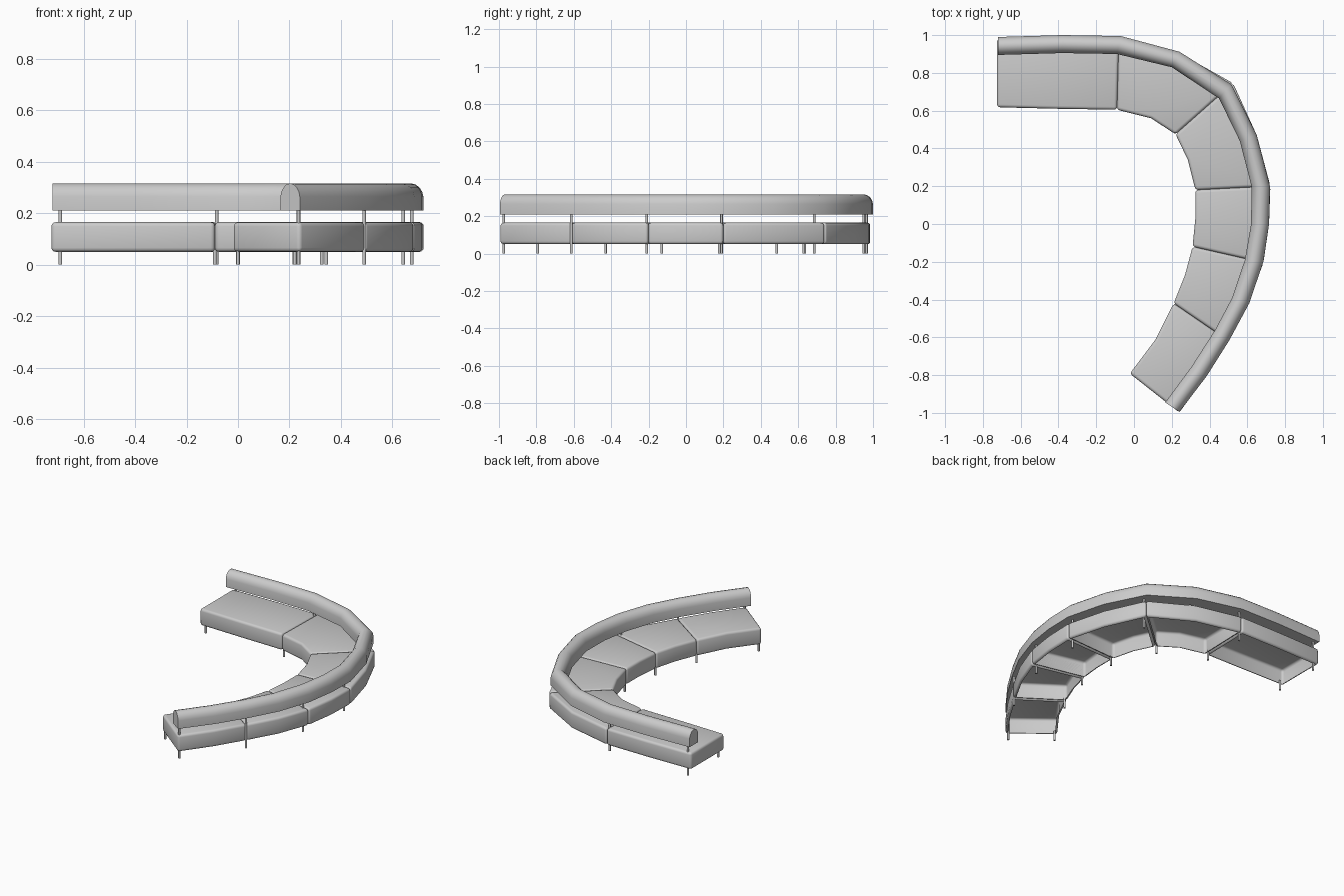
import bpy, bmesh, math
from mathutils import Vector

if "Cube" in bpy.data.objects:
    bpy.data.objects.remove(bpy.data.objects["Cube"])

# Plan curves, from the straight arm round to the open end
BACK_OUT = [(-.72, .99), (-.38, 1), (-.07, .995), (.24, .912), (.515, .74), (.65, .47), (.72, .2),
            (.715, 0), (.685, -.2), (.61, -.42), (.505, -.615), (.385, -.805), (.24, -.995)]
BACK_IN = [(-.72, .895), (-.38, .905), (-.09, .9), (.2, .83), (.45, .665), (.56, .44), (.622, .2),
           (.62, 0), (.587, -.19), (.52, -.39), (.43, -.56), (.305, -.755), (.165, -.945)]
SEAT_OUT = [(-.725, .98), (-.38, .985), (-.08, .982), (.24, .905), (.525, .745), (.65, .47), (.722, .2),
            (.715, 0), (.685, -.205), (.605, -.42), (.495, -.615), (.38, -.805), (.24, -.998)]
SEAT_IN = [(-.725, .618), (-.4, .61), (-.09, .605), (.09, .56), (.22, .475), (.285, .34), (.325, .18),
           (.325, .03), (.31, -.12), (.27, -.27), (.21, -.42), (.115, -.61), (-.022, -.792)]
# Backrest cross-section: (0 inner .. 1 outer, height)
ARCH = [(0, .21), (0, .265), (.05, .284), (.15, .299), (.3, .311), (.5, .316),
        (.7, .311), (.85, .299), (.95, .284), (1, .265), (1, .21)]
SEAT_BOTTOM, SEAT_TOP = .05, .165


def finish(bm, name, angle=50):
    bmesh.ops.recalc_face_normals(bm, faces=bm.faces)
    me = bpy.data.meshes.new(name)
    bm.to_mesh(me)
    bm.free()
    ob = bpy.data.objects.new(name, me)
    bpy.context.collection.objects.link(ob)
    bpy.ops.object.select_all(action='DESELECT')
    ob.select_set(True)
    bpy.context.view_layer.objects.active = ob
    bpy.ops.object.shade_smooth_by_angle(angle=math.radians(angle))
    return ob


def seat(k):
    # Upholstered shell with rounded edges, open underneath
    i = 2 * k
    loop = SEAT_IN[i:i + 3] + SEAT_OUT[i:i + 3][::-1]
    bm = bmesh.new()
    low = bm.faces.new([bm.verts.new((x, y, SEAT_BOTTOM)) for x, y in loop])
    up = bmesh.ops.extrude_face_region(bm, geom=[low], use_keep_orig=True)
    bmesh.ops.translate(bm, vec=(0, 0, SEAT_TOP - SEAT_BOTTOM),
                        verts=[v for v in up['geom'] if isinstance(v, bmesh.types.BMVert)])
    bmesh.ops.recalc_face_normals(bm, faces=bm.faces)
    sharp = [e for e in bm.edges if e.calc_face_angle(0) > math.radians(40)]
    bmesh.ops.bevel(bm, geom=sharp, offset=.016, segments=3, profile=.5, affect='EDGES')
    bmesh.ops.recalc_face_normals(bm, faces=bm.faces)
    bottom = [f for f in bm.faces if f.calc_center_median().z < SEAT_BOTTOM + .001]
    bmesh.ops.delete(bm, geom=bottom, context='FACES')
    finish(bm, f"seat_{k + 1}")


def backrest():
    # Arched section swept along the outer curve
    bm = bmesh.new()
    rings = []
    for a, b in zip(BACK_IN, BACK_OUT):
        a, b = Vector(a), Vector(b)
        rings.append([bm.verts.new((*a.lerp(b, u), z)) for u, z in ARCH])
    n = len(ARCH)
    for r, s in zip(rings, rings[1:]):
        for j in range(n):
            bm.faces.new((r[j], r[(j + 1) % n], s[(j + 1) % n], s[j]))
    bm.faces.new(rings[0])
    bm.faces.new(rings[-1])
    finish(bm, "backrest")


def rod(name, x, y, top):
    bm = bmesh.new()
    bmesh.ops.create_cone(bm, cap_ends=True, segments=12, radius1=.007, radius2=.007, depth=top)
    bmesh.ops.translate(bm, verts=bm.verts, vec=(x, y, top / 2))
    finish(bm, name)


for k in range(6):
    seat(k)
backrest()

# Short inner legs, and tall rear posts that carry the backrest
INNER = [(-.69, .635), (-.09, .63), (.218, .485), (.343, .178), (.325, -.13), (.22, -.43), (0, -.793)]
OUTER = [(-.69, .965), (-.083, .95), (.49, .685), (.675, .19), (.642, -.21), (.49, -.613), (.235, -.975)]
for k, (p, q) in enumerate(zip(INNER, OUTER), 1):
    rod(f"inner_leg_{k}", *p, .07)
    rod(f"rear_post_{k}", *q, .215)
